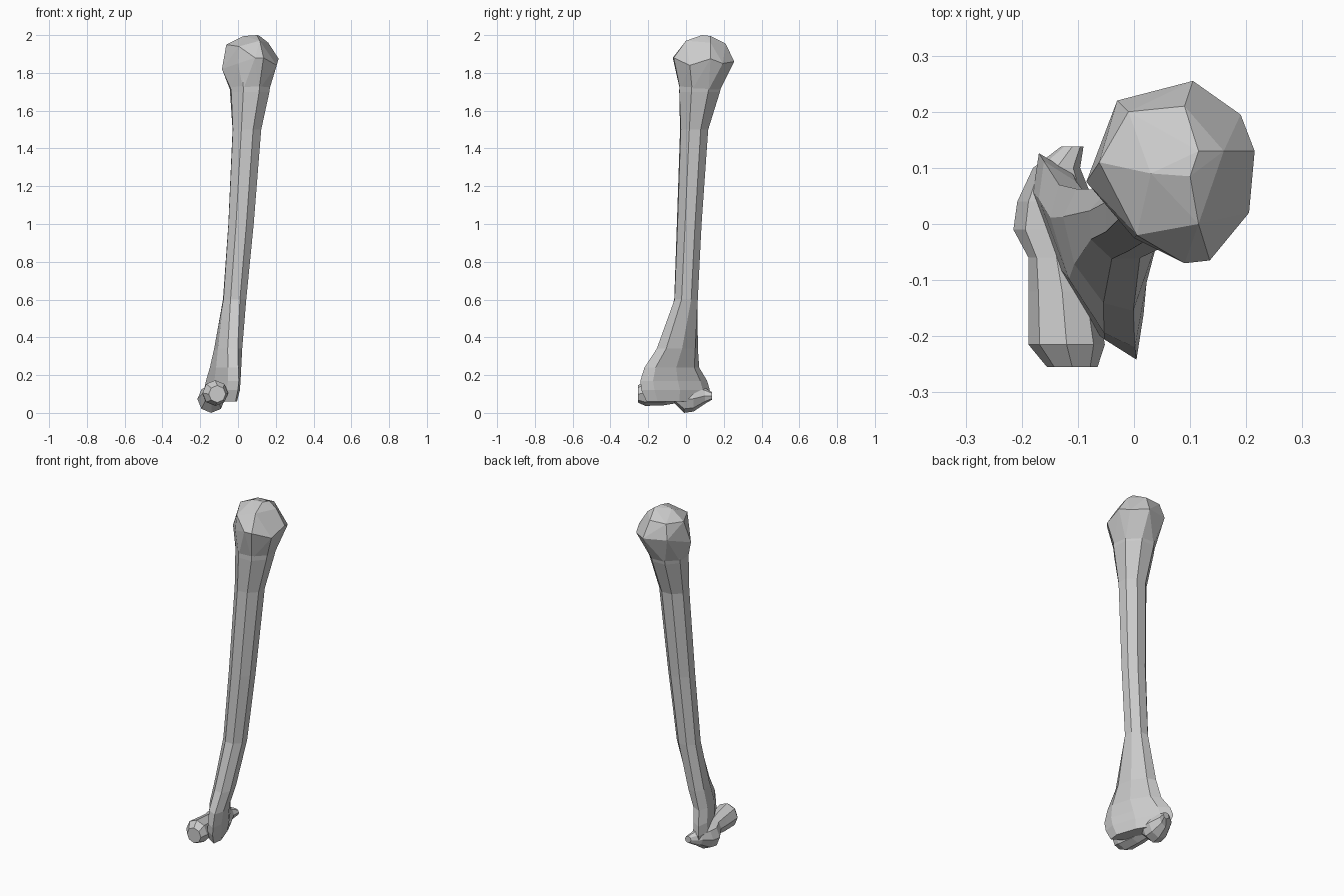
import bpy, bmesh, math
from mathutils import Vector

if "Cube" in bpy.data.objects:
    bpy.data.objects.remove(bpy.data.objects["Cube"])

SIDES = 8
bone_grey = bpy.data.materials.new("bone_grey")
bone_grey.diffuse_color = (0.6, 0.6, 0.6, 1)
bone_grey.use_nodes = True
bone_grey.node_tree.nodes["Principled BSDF"].inputs["Base Color"].default_value = bone_grey.diffuse_color


def finish(name, bm):
    """Turn a bmesh into a flat-shaded bone part."""
    bmesh.ops.recalc_face_normals(bm, faces=bm.faces)
    mesh = bpy.data.meshes.new(name)
    bm.to_mesh(mesh)
    bm.free()
    mesh.materials.append(bone_grey)
    obj = bpy.data.objects.new(name, mesh)
    bpy.context.collection.objects.link(obj)
    return obj


def ellipse(centre, u, v, n=SIDES):
    """Points of an ellipse spanned by the half-axes u and v."""
    return [centre + u * math.cos(2 * math.pi * i / n) + v * math.sin(2 * math.pi * i / n)
            for i in range(n)]


def loft(name, rings):
    """Skin a row of rings and close both ends."""
    bm = bmesh.new()
    rows = [[bm.verts.new(p) for p in ring] for ring in rings]
    for a, b in zip(rows, rows[1:]):
        for i in range(SIDES):
            j = (i + 1) % SIDES
            bm.faces.new((a[i], a[j], b[j], b[i]))
    bm.faces.new(rows[0])
    bm.faces.new(rows[-1])
    return finish(name, bm)


def hull(name, points):
    bm = bmesh.new()
    for p in points:
        bm.verts.new(p)
    res = bmesh.ops.convex_hull(bm, input=bm.verts)
    loose = {g for g in res["geom_interior"] + res["geom_unused"]
             if isinstance(g, bmesh.types.BMVert)}
    bmesh.ops.delete(bm, geom=list(loose), context='VERTS')
    return finish(name, bm)


# Shaft: z, centre x, centre y, half-length of wide axis, half-length of thin axis
turn = math.radians(115)
WIDE = Vector((math.cos(turn), math.sin(turn), 0))
THIN = Vector((-math.sin(turn), math.cos(turn), 0))


def shaft_ring(z, cx, cy, wide, thin):
    return ellipse(Vector((cx, cy, z)), WIDE * wide, THIN * thin)


shaft = [
    (0.06, -0.085, -0.055, 0.17, 0.045),
    (0.12, -0.085, -0.055, 0.20, 0.055),
    (0.17, -0.078, -0.065, 0.195, 0.052),
    (0.24, -0.066, -0.075, 0.16, 0.055),
    (0.34, -0.052, -0.046, 0.12, 0.060),
    (0.60, -0.018, 0.000, 0.067, 0.065),
    (1.00, 0.016, 0.017, 0.068, 0.073),
    (1.50, 0.047, 0.043, 0.078, 0.082),
    (1.70, 0.062, 0.072, 0.118, 0.108),
    (1.82, 0.065, 0.085, 0.13, 0.12),
]
loft("shaft", [shaft_ring(*s) for s in shaft])

# Rounded upper head: rim, crown and neck ring under one hull
rim = [(-0.085, 0.075, 1.82), (-0.03, 0.22, 1.87), (0.105, 0.255, 1.86),
       (0.19, 0.195, 1.85), (0.215, 0.13, 1.875), (0.205, 0.02, 1.84),
       (0.135, -0.065, 1.88), (0.09, -0.07, 1.88), (0.0, -0.025, 1.85)]
crown = [(-0.062, 0.11, 1.95), (-0.01, 0.20, 1.955), (0.09, 0.21, 1.955),
         (0.16, 0.13, 1.96), (0.115, 0.0, 1.97), (0.005, -0.02, 1.94),
         (0.03, 0.09, 1.995), (0.10, 0.085, 2.0), (0.115, 0.13, 1.995)]
neck = shaft_ring(1.71, 0.062, 0.074, 0.115, 0.108)
hull("upper_head", rim + crown + neck)

# Lower joint spool: y, centre x, centre z, radius (two bulges and a groove)
spool = [
    (-0.255, -0.11, 0.10, 0.045),
    (-0.215, -0.12, 0.105, 0.068),
    (-0.12, -0.128, 0.10, 0.060),
    (-0.06, -0.138, 0.10, 0.050),
    (-0.01, -0.142, 0.073, 0.073),
    (0.04, -0.14, 0.075, 0.068),
    (0.10, -0.138, 0.09, 0.042),
    (0.138, -0.11, 0.09, 0.020),
]
loft("lower_joint", [ellipse(Vector((x, y, z)), Vector((r, 0, 0)), Vector((0, 0, r)))
                     for y, x, z, r in spool])
